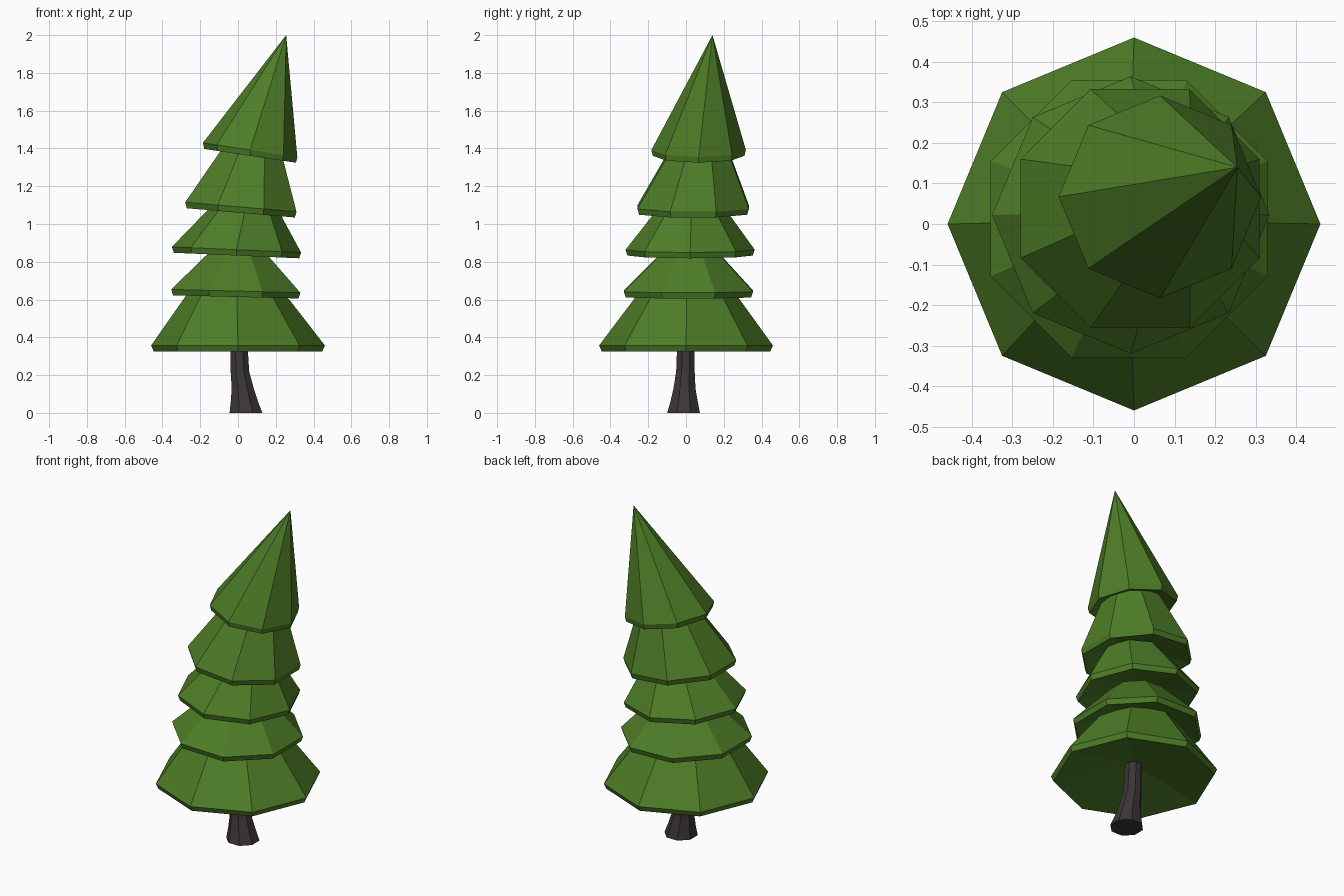
import bpy, bmesh, math

if "Cube" in bpy.data.objects:
    bpy.data.objects.remove(bpy.data.objects["Cube"])


def material(name, rgb):
    m = bpy.data.materials.new(name)
    m.diffuse_color = (*rgb, 1)
    m.use_nodes = True
    m.node_tree.nodes["Principled BSDF"].inputs["Base Color"].default_value = m.diffuse_color
    return m


GREEN = material("needle green", (0.075, 0.205, 0.02))
BARK = material("dark bark", (0.047, 0.036, 0.037))


def loft(name, rings, mat, turn=0.0, sides=8):
    """Skin rings of (x, y, z, radius, x tilt); radius 0 is a point."""
    bm = bmesh.new()
    loops = []
    for x, y, z, r, tilt in rings:
        n = sides if r > 0 else 1
        loop = []
        for i in range(n):
            a = turn + 2 * math.pi * i / sides
            dx = r * math.cos(a)
            loop.append(bm.verts.new((x + dx, y + r * math.sin(a), z + tilt * dx)))
        loops.append(loop)
    for a, b in zip(loops, loops[1:]):
        for i in range(sides):
            j = (i + 1) % sides
            if len(a) == 1:
                bm.faces.new((a[0], b[j], b[i]))
            elif len(b) == 1:
                bm.faces.new((a[i], a[j], b[0]))
            else:
                bm.faces.new((a[i], a[j], b[j], b[i]))
    for loop in (loops[0], loops[-1]):
        if len(loop) > 1:
            bm.faces.new(loop)
    bmesh.ops.recalc_face_normals(bm, faces=bm.faces)
    me = bpy.data.meshes.new(name)
    bm.to_mesh(me)
    bm.free()
    me.materials.append(mat)
    ob = bpy.data.objects.new(name, me)
    bpy.context.collection.objects.link(ob)
    return ob


# Flared, slightly bent trunk
loft("trunk", [
    (0.042, -0.013, 0.00, 0.094, 0),
    (0.034, -0.010, 0.06, 0.078, 0),
    (0.025, -0.008, 0.13, 0.063, 0),
    (0.010, -0.003, 0.22, 0.053, 0),
    (0.002, 0.000, 0.45, 0.047, 0),
], BARK, math.pi / 8)

# Foliage tiers: widest ring, then the ring where the next tier covers it
TIERS = [
    ((0.000, 0.000, 0.357, 0.460, 0.0), (-0.006, 0.004, 0.608, 0.275, -0.02)),
    ((-0.012, 0.013, 0.645, 0.370, -0.025), (0.000, 0.020, 0.829, 0.181, -0.04)),
    ((-0.008, 0.022, 0.864, 0.342, -0.044), (0.034, 0.028, 1.060, 0.194, -0.08)),
    ((0.015, 0.038, 1.090, 0.319, -0.085), (0.074, 0.068, 1.378, 0.173, -0.12)),
    ((0.064, 0.067, 1.392, 0.250, -0.15), (0.255, 0.140, 2.000, 0.0, 0.0)),
]
for k, (rim, top) in enumerate(TIERS):
    x, y, z, r, tilt = rim
    lip = (x, y, z - 0.031, r * 0.97, tilt)
    hollow = (x, y, z + 0.055, 0, 0)      # underside rises to the trunk
    if top[3] > 0:                        # run the sides up into the next tier
        top = tuple(a + 1.15 * (b - a) for a, b in zip(rim, top))
    loft(f"foliage_tier_{k + 1}", [hollow, lip, rim, top], GREEN,
         math.pi / 8 if k % 2 else 0.0)
